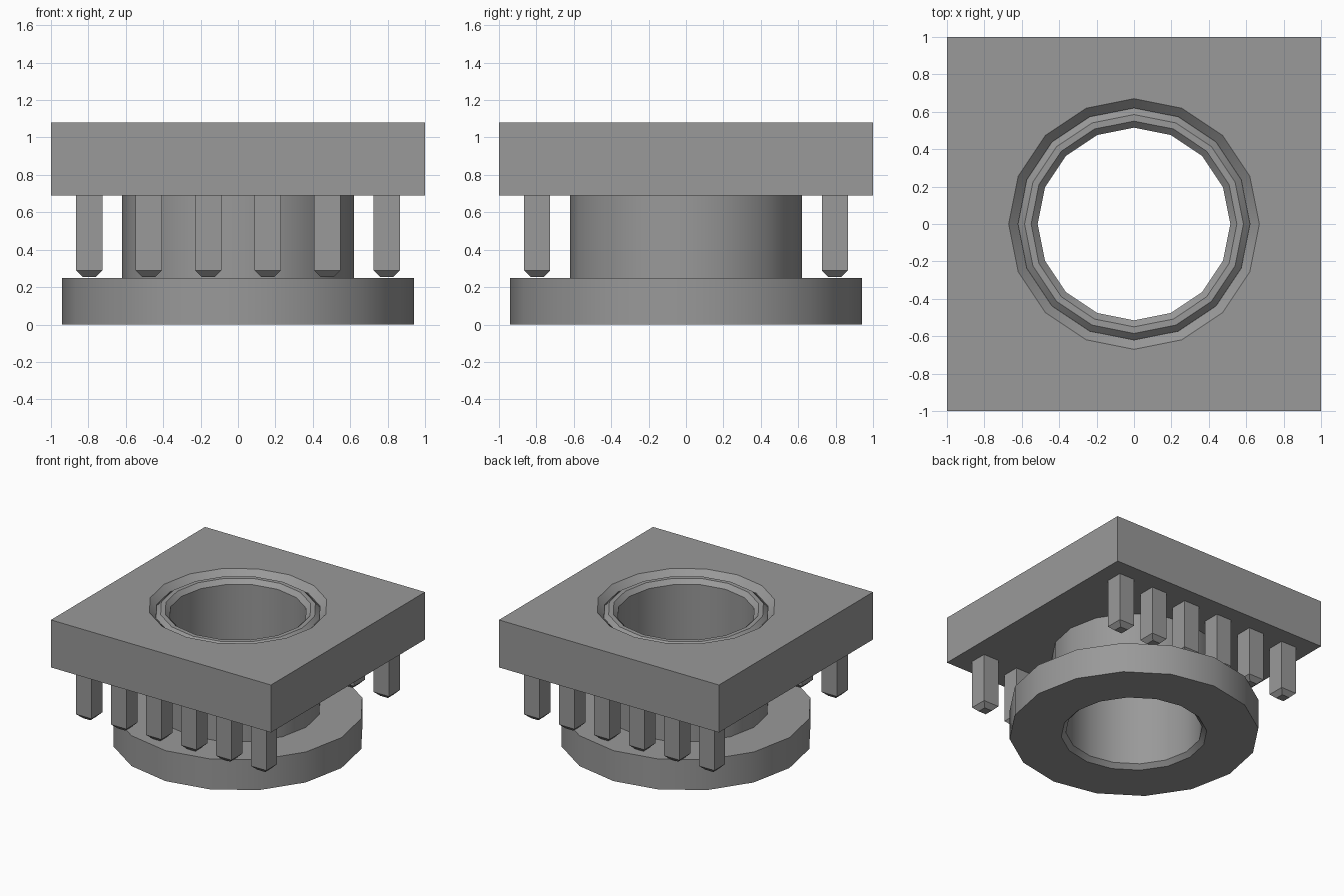
import bpy, bmesh, math

SIDES = 16
PLATE_BOTTOM, PLATE_TOP = 0.69, 1.08

if "Cube" in bpy.data.objects:
    bpy.data.objects.remove(bpy.data.objects["Cube"], do_unlink=True)

grey = bpy.data.materials.new("plain_grey")
grey.use_nodes = True
grey.diffuse_color = (0.32, 0.32, 0.32, 1)
grey.node_tree.nodes["Principled BSDF"].inputs["Base Color"].default_value = (0.32, 0.32, 0.32, 1)


def round_point(r, z):
    return lambda a: (r * math.cos(a), r * math.sin(a), z)


def square_point(half, z):
    def point(a):
        c, s = math.cos(a), math.sin(a)
        k = half / max(abs(c), abs(s))
        return (c * k, s * k, z)
    return point


def loft(name, rings, sides=SIDES, turn=0.0, closed=True):
    """Bridge a list of rings; closed joins last to first, otherwise ends are capped."""
    bm = bmesh.new()
    loops = [[bm.verts.new(f(turn + 2 * math.pi * i / sides)) for i in range(sides)]
             for f in rings]
    pairs = list(zip(loops, loops[1:]))
    if closed:
        pairs.append((loops[-1], loops[0]))
    else:
        bm.faces.new(loops[0])
        bm.faces.new(loops[-1])
    for a, b in pairs:
        for i in range(sides):
            j = (i + 1) % sides
            bm.faces.new((a[i], a[j], b[j], b[i]))
    bmesh.ops.recalc_face_normals(bm, faces=bm.faces)
    mesh = bpy.data.meshes.new(name)
    bm.to_mesh(mesh)
    bm.free()
    mesh.materials.append(grey)
    obj = bpy.data.objects.new(name, mesh)
    bpy.context.collection.objects.link(obj)
    return obj


def smooth(obj):
    bpy.ops.object.select_all(action='DESELECT')
    obj.select_set(True)
    bpy.context.view_layer.objects.active = obj
    bpy.ops.object.shade_smooth_by_angle(angle=math.radians(30))


# Square plate with a chamfered round hole
plate = loft("top_plate", [
    round_point(0.62, PLATE_BOTTOM), round_point(0.62, 1.03), round_point(0.67, PLATE_TOP),
    square_point(1.0, PLATE_TOP), square_point(1.0, PLATE_BOTTOM)])
smooth(plate)

# Tube with a wide foot flange, bevelled at the rim and at the lower bore edge
tube_profile = [(0.515, 0.035), (0.55, 0.0), (0.94, 0.0), (0.94, 0.25), (0.62, 0.25),
                (0.62, 1.02), (0.585, 1.055), (0.55, 1.055), (0.515, 1.02)]
tube = loft("flanged_tube", [round_point(r, z) for r, z in tube_profile])
smooth(tube)

# Two rows of six square pins with tapered tips, front and back
for row, y in (("front", -0.796), ("back", 0.796)):
    for n in range(6):
        pin = loft(f"{row}_pin_{n + 1}", [
            square_point(0.035, 0.255), square_point(0.07, 0.29),
            square_point(0.07, PLATE_BOTTOM)], sides=4, turn=math.pi / 4, closed=False)
        pin.location = ((n - 2.5) * 0.318, y, 0)
